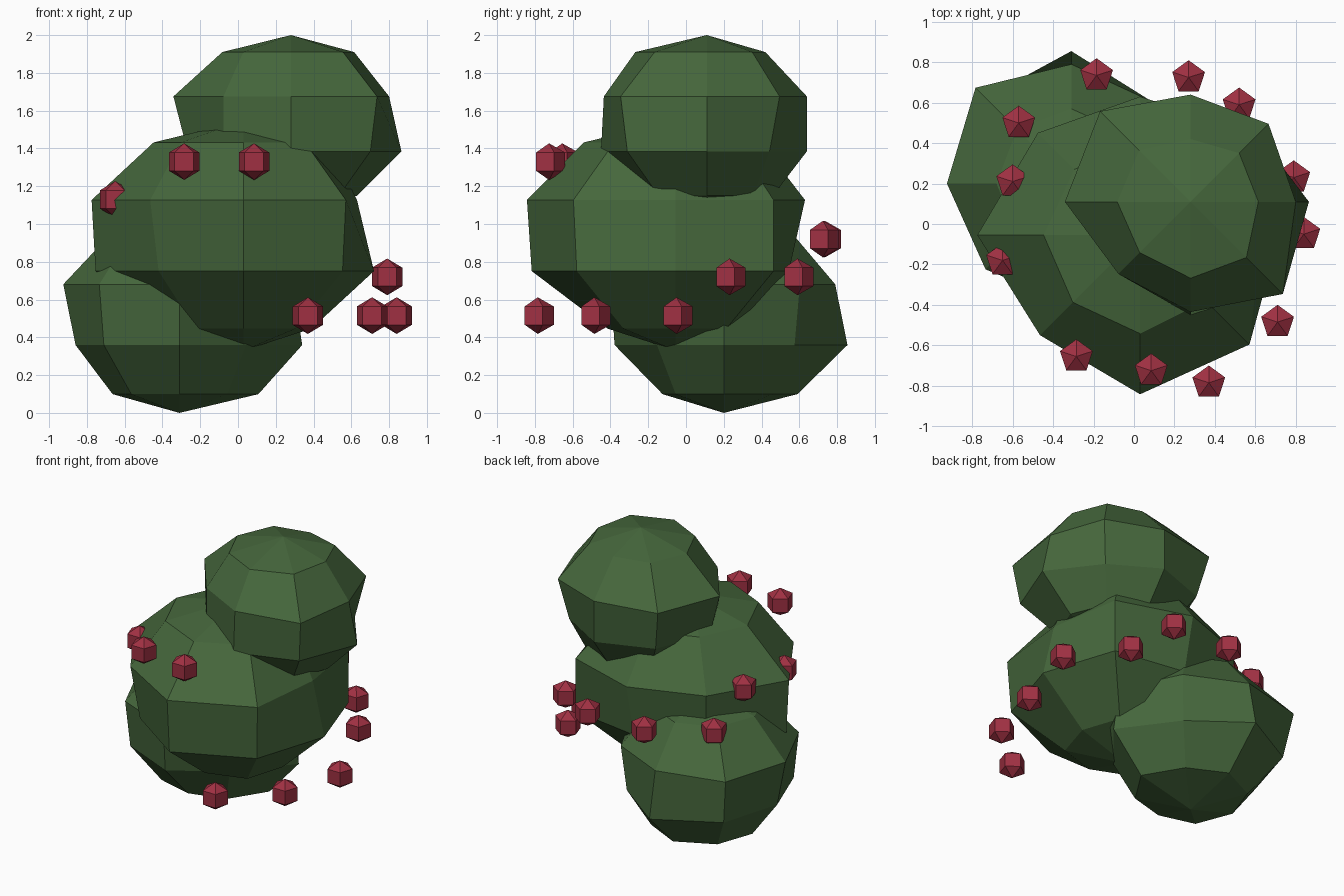
import bpy, bmesh
from math import sin, cos, pi, radians


def material(name, color):
    m = bpy.data.materials.new(name)
    m.diffuse_color = (*color, 1)
    return m


LEAF = material("leaf_green", (0.06, 0.135, 0.045))
BERRY = material("berry_red", (0.35, 0.03, 0.055))


def lobed_ball(name, center, half_height, rings, mat, start=0.0):
    """Flat-shaded ball: pole, rings of horizontal radii, pole."""
    bm = bmesh.new()
    x, y, z = center
    n, count = len(rings[0]), len(rings)
    top = bm.verts.new((x, y, z + half_height))
    bottom = bm.verts.new((x, y, z - half_height))
    loops = []
    for j, radii in enumerate(rings):
        h = z + half_height * cos(pi * (j + 1) / (count + 1))
        loops.append([bm.verts.new((x + r * cos(start + 2 * pi * i / n),
                                    y + r * sin(start + 2 * pi * i / n), h))
                      for i, r in enumerate(radii)])
    for i in range(n):
        k = (i + 1) % n
        bm.faces.new((top, loops[0][i], loops[0][k]))
        for a, b in zip(loops, loops[1:]):
            bm.faces.new((a[i], b[i], b[k], a[k]))
        bm.faces.new((bottom, loops[-1][k], loops[-1][i]))
    bmesh.ops.recalc_face_normals(bm, faces=bm.faces)
    me = bpy.data.meshes.new(name)
    bm.to_mesh(me)
    bm.free()
    me.materials.append(mat)
    ob = bpy.data.objects.new(name, me)
    bpy.context.collection.objects.link(ob)


# Three stacked foliage clumps; uneven radii every 45 degrees starting at +x
lobed_ball("lower_foliage", (-0.31, 0.20, 0.52), 0.52, [
    (0.37, 0.36, 0.37, 0.38, 0.37, 0.37, 0.37, 0.37),
    (0.60, 0.57, 0.59, 0.67, 0.615, 0.60, 0.60, 0.60),
    (0.65, 0.53, 0.655, 0.60, 0.55, 0.566, 0.578, 0.50),
    (0.418, 0.37, 0.39, 0.37, 0.354, 0.36, 0.324, 0.36)], LEAF)
lobed_ball("middle_foliage", (0.03, -0.055, 0.939), 0.609, [
    (0.45, 0.45, 0.45, 0.46, 0.477, 0.47, 0.487, 0.46),
    (0.60, 0.733, 0.685, 0.715, 0.805, 0.70, 0.787, 0.765),
    (0.69, 0.733, 0.60, 0.68, 0.784, 0.637, 0.762, 0.74),
    (0.36, 0.38, 0.34, 0.38, 0.40, 0.36, 0.36, 0.39)], LEAF)
lobed_ball("upper_foliage", (0.28, 0.11, 1.53), 0.47, [
    (0.335, 0.34, 0.31, 0.36, 0.363, 0.356, 0.378, 0.39),
    (0.52, 0.545, 0.53, 0.633, 0.622, 0.505, 0.545, 0.645),
    (0.585, 0.47, 0.53, 0.55, 0.547, 0.505, 0.56, 0.595),
    (0.35, 0.35, 0.35, 0.36, 0.36, 0.36, 0.36, 0.36)], LEAF)

# Berries spiralling around the bush
berries = [(0.37, -0.785, 0.515), (0.71, -0.485, 0.515), (0.84, -0.05, 0.515),
           (0.79, 0.23, 0.72), (0.52, 0.59, 0.72), (0.27, 0.725, 0.92),
           (-0.185, 0.735, 0.92), (-0.57, 0.50, 0.92), (-0.60, 0.21, 1.13),
           (-0.65, -0.18, 1.13), (-0.285, -0.655, 1.33), (0.085, -0.725, 1.33)]
for i, p in enumerate(berries):
    lobed_ball(f"berry_{i + 1}", p, 0.097, [[0.085] * 5] * 2, BERRY, radians(90))
